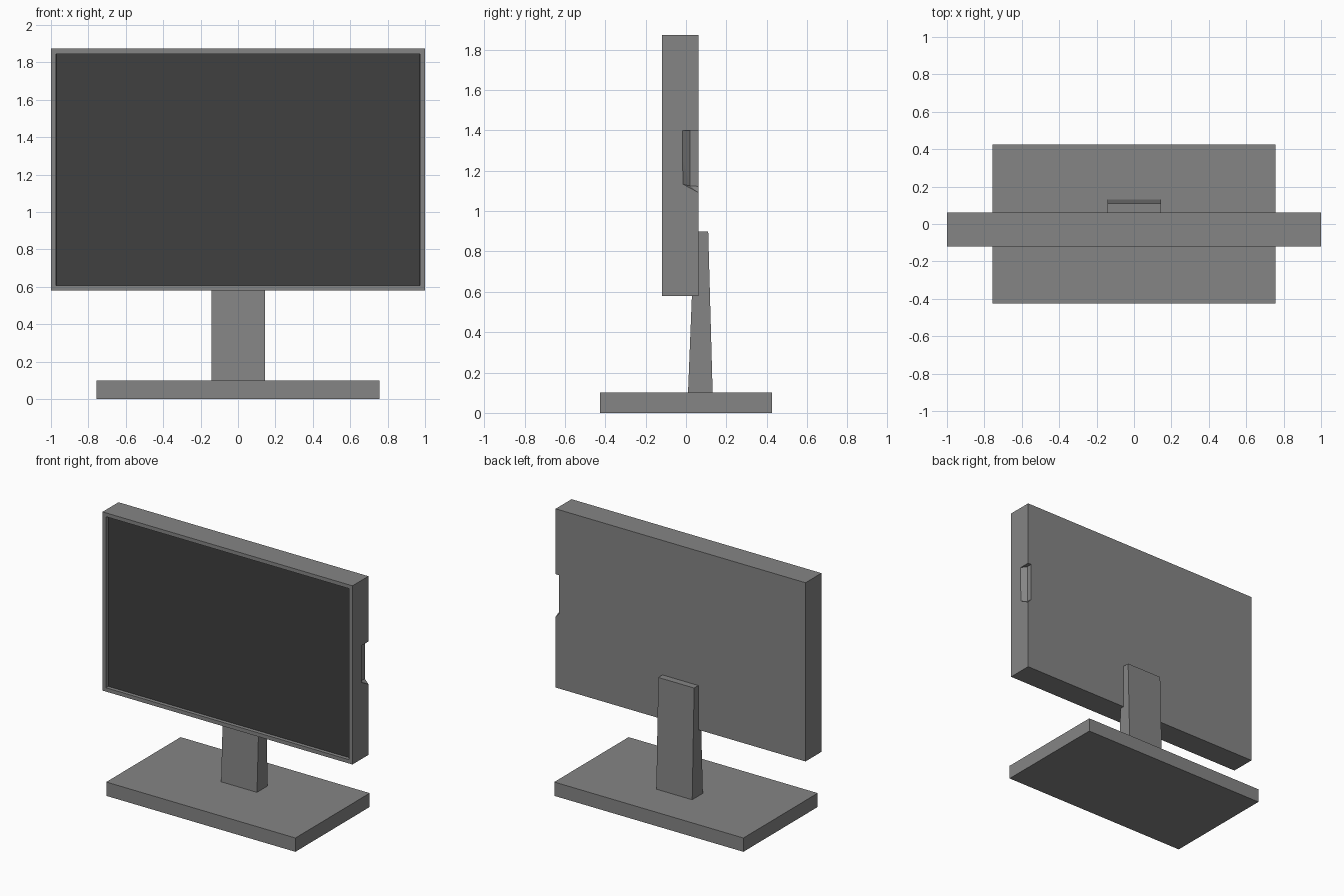
import bpy, bmesh

if "Cube" in bpy.data.objects:
    bpy.data.objects.remove(bpy.data.objects["Cube"])


def material(name, v):
    m = bpy.data.materials.new(name)
    m.diffuse_color = (v, v, v, 1)
    m.use_nodes = True
    m.node_tree.nodes["Principled BSDF"].inputs["Base Color"].default_value = m.diffuse_color
    return m


grey = material("mid_grey", 0.235)
dark = material("screen_dark", 0.05)


def make(name, points, mats=(grey,)):
    """Convex solid through the given points."""
    bm = bmesh.new()
    for p in points:
        bm.verts.new(p)
    bmesh.ops.convex_hull(bm, input=bm.verts)
    bmesh.ops.dissolve_limit(bm, angle_limit=0.01, verts=bm.verts, edges=bm.edges)
    bmesh.ops.recalc_face_normals(bm, faces=bm.faces)
    me = bpy.data.meshes.new(name)
    bm.to_mesh(me)
    bm.free()
    for m in mats:
        me.materials.append(m)
    ob = bpy.data.objects.new(name, me)
    bpy.context.collection.objects.link(ob)
    return ob


def box(x0, x1, y0, y1, z0, z1):
    return [(x, y, z) for x in (x0, x1) for y in (y0, y1) for z in (z0, z1)]


# Base plate
make("base", box(-0.757, 0.757, -0.425, 0.425, 0, 0.1))

# Tapered stand neck, running up behind the panel
profile = [(0.01, 0.1), (0.132, 0.1), (0.11, 0.9), (0.042, 0.9)]
make("stand", [(x, y, z) for x in (-0.142, 0.145) for y, z in profile])

# Display panel with a recessed dark screen
panel = make("display", box(-1, 1, -0.12, 0.062, 0.58, 1.873), (grey, dark))
bm = bmesh.new()
bm.from_mesh(panel.data)
front = [f for f in bm.faces if f.normal.y < -0.9]
bmesh.ops.inset_region(bm, faces=front, thickness=0.039)
bmesh.ops.inset_region(bm, faces=front, thickness=0.001, depth=-0.025)
for f in front:
    f.material_index = 1
bm.to_mesh(panel.data)
bm.free()

# Shallow finger notch in the right rear edge
notch = make("notch_cutter", [
    (1.0, -0.018, 1.4), (0.972, 0.02, 1.4), (0.972, 0.1, 1.4),
    (1.03, 0.1, 1.4), (1.03, -0.059, 1.4),
    (1.0, -0.012, 1.14), (0.972, 0.02, 1.125), (0.972, 0.1, 1.12),
    (1.03, 0.1, 1.06), (1.03, -0.05, 1.14)])
notch.hide_render = True
mod = panel.modifiers.new("notch", 'BOOLEAN')
mod.operation = 'DIFFERENCE'
mod.solver = 'EXACT'
mod.object = notch
bpy.context.view_layer.objects.active = panel
bpy.ops.object.modifier_apply(modifier=mod.name)
bpy.data.objects.remove(notch)
